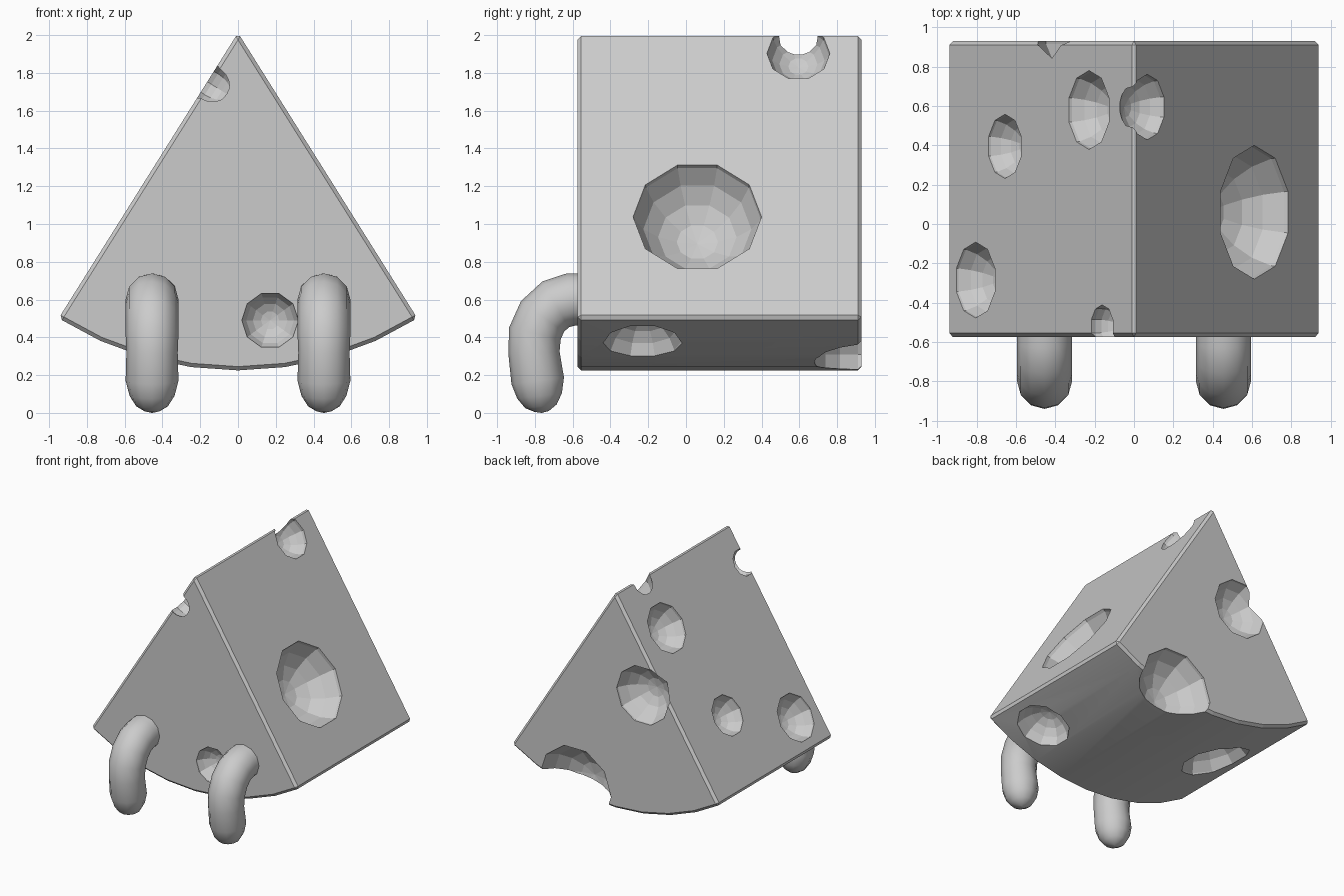
import bpy, bmesh, math
from mathutils import Vector, Matrix

if "Cube" in bpy.data.objects:
    bpy.data.objects.remove(bpy.data.objects["Cube"])

APEX, RADIUS, HALF = 2.0, 1.775, math.radians(32.35)
Y0, Y1 = -0.575, 0.93


def mesh_object(name, bm):
    me = bpy.data.meshes.new(name)
    bm.to_mesh(me)
    bm.free()
    ob = bpy.data.objects.new(name, me)
    bpy.context.collection.objects.link(ob)
    return ob


# Wedge body: pie-slice profile pushed along y
bm = bmesh.new()
profile = [(0, APEX + 0.012)]
for i in range(9):
    a = -HALF + 2 * HALF * i / 8
    profile.append((RADIUS * math.sin(a), APEX - RADIUS * math.cos(a)))
face = bm.faces.new([bm.verts.new((x, Y0, z)) for x, z in profile])
out = bmesh.ops.extrude_face_region(bm, geom=[face])
bmesh.ops.translate(bm, vec=(0, Y1 - Y0, 0),
                    verts=[v for v in out["geom"] if isinstance(v, bmesh.types.BMVert)])
bmesh.ops.recalc_face_normals(bm, faces=bm.faces)
sharp = [e for e in bm.edges if e.calc_face_angle(0) > math.radians(30)]
bmesh.ops.bevel(bm, geom=sharp, offset=0.02, segments=1, affect='EDGES')
bm.normal_update()
for f in bm.faces:
    f.smooth = f.normal.z < -0.8 and f.calc_area() > 0.1
body = mesh_object("cheese_wedge", bm)

# Holes: faceted spheres with their poles along the surface normal
cut = bmesh.new()


def hole(point, normal, rim, out=0.25):
    n = Vector(normal).normalized()
    r = rim * 1.04
    m = (Matrix.Translation(Vector(point) + n * r * out)
         @ n.to_track_quat('Z', 'Y').to_matrix().to_4x4()
         @ Matrix.Rotation(math.pi / 2, 4, 'Z'))
    bmesh.ops.create_uvsphere(cut, u_segments=10, v_segments=10, radius=r, matrix=m)


def side_hole(x, y, rim, out=0.25):
    s = 1 if x > 0 else -1
    hole((x, y, APEX - abs(x) * 1.579), (s * 0.845, 0, 0.535), rim, out)


def base_hole(x, y, rim):
    z = APEX - math.sqrt(RADIUS ** 2 - x * x)
    hole((x, y, z), (x, 0, z - APEX), rim)


for x, y, rim, off in [(0.61, 0.06, 0.34, 0.25), (0.063, 0.595, 0.165, 0.22),
                       (-0.225, 0.58, 0.2, 0.25), (-0.655, 0.395, 0.163, 0.25),
                       (-0.805, -0.285, 0.193, 0.25), (-0.158, -0.52, 0.108, -0.18)]:
    side_hole(x, y, rim, off)
base_hole(0.70, -0.23, 0.21)
base_hole(-0.585, 0.26, 0.27)
hole((0.17, Y0, 0.49), (0, -1, 0), 0.15)
hole((-0.255, Y1, 1.23), (0, 1, 0), 0.24)
hole((0.365, Y1, 0.31), (0, 1, 0), 0.33)
cutter = mesh_object("hole_cutter", cut)
cutter.hide_render = True
cutter.hide_viewport = True
mod = body.modifiers.new("holes", 'BOOLEAN')
mod.operation = 'DIFFERENCE'
mod.solver = 'EXACT'
mod.use_self = True
mod.object = cutter

# Legs: bent tubes with rounded feet, (y, z, radius factor)
PATH = [(-0.50, 0.60, 1), (-0.61, 0.60, 1), (-0.69, 0.575, 1), (-0.76, 0.51, 1),
        (-0.80, 0.42, 1), (-0.805, 0.32, 0.97), (-0.785, 0.17, 1), (-0.775, 0.09, 0.85),
        (-0.768, 0.035, 0.6), (-0.765, 0.008, 0.28), (-0.765, 0.0, 0.01)]
for name, x in (("left_leg", -0.455), ("right_leg", 0.455)):
    cu = bpy.data.curves.new(name, 'CURVE')
    cu.dimensions = '3D'
    cu.bevel_depth = 0.14
    cu.bevel_resolution = 4
    sp = cu.splines.new('POLY')
    sp.points.add(len(PATH) - 1)
    for p, (y, z, r) in zip(sp.points, PATH):
        p.co = (x, y, z, 1)
        p.radius = r
    sp.use_smooth = True
    bpy.context.collection.objects.link(bpy.data.objects.new(name, cu))
